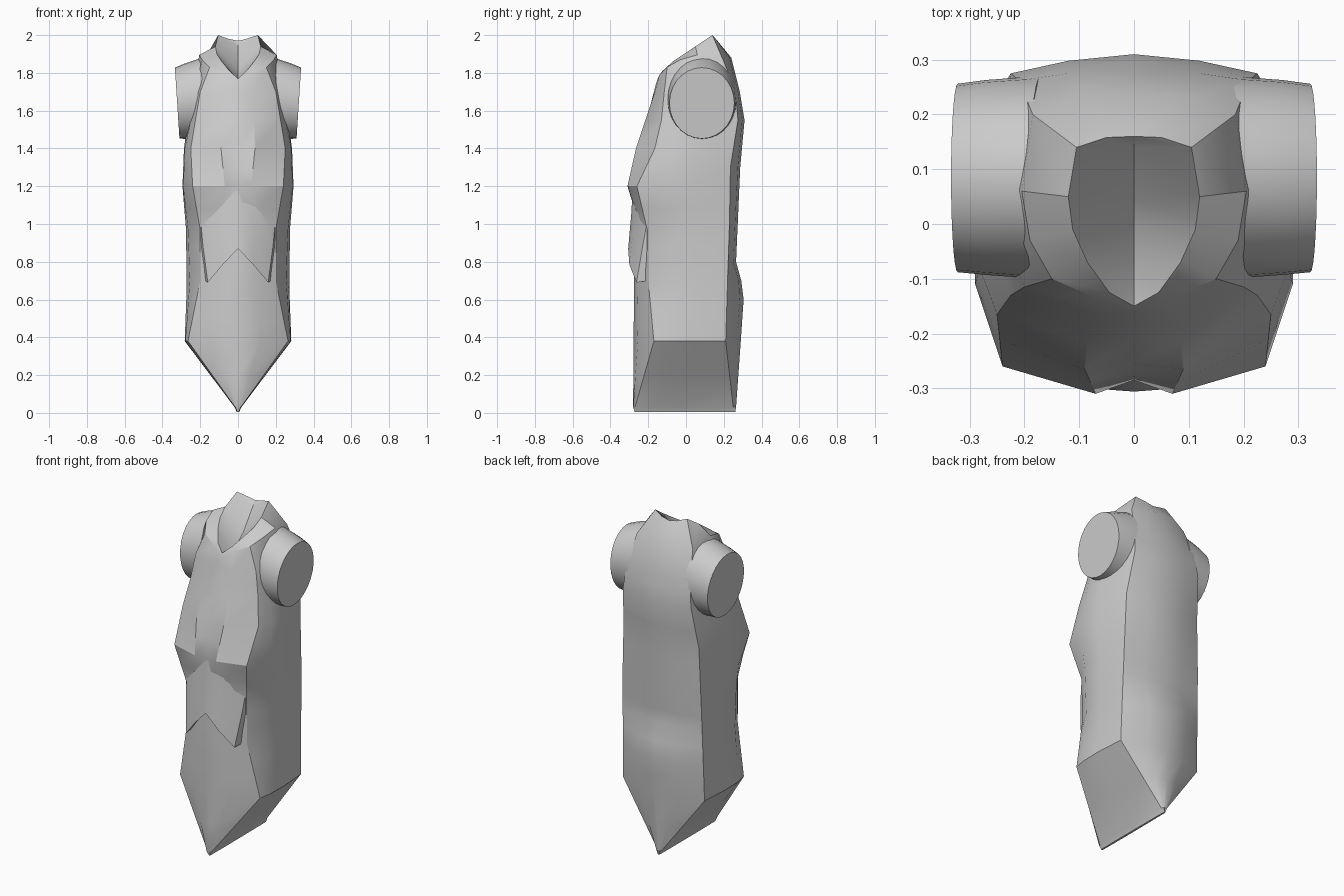
import bpy, bmesh, math


def finish(name, bm, angle=32):
    bmesh.ops.remove_doubles(bm, verts=bm.verts, dist=0.0005)
    bmesh.ops.recalc_face_normals(bm, faces=bm.faces)
    me = bpy.data.meshes.new(name)
    bm.to_mesh(me)
    bm.free()
    ob = bpy.data.objects.new(name, me)
    bpy.context.collection.objects.link(ob)
    bpy.ops.object.select_all(action='DESELECT')
    ob.select_set(True)
    bpy.context.view_layer.objects.active = ob
    bpy.ops.object.shade_smooth_by_angle(angle=math.radians(angle))
    return ob


def sample(curve, z):
    # linear interpolation of (z, x, y) seam points
    for a, b in zip(curve, curve[1:]):
        if z <= b[0]:
            t = (z - a[0]) / (b[0] - a[0])
            return (a[1] + (b[1] - a[1]) * t, a[2] + (b[2] - a[2]) * t, z)
    return (curve[-1][1], curve[-1][2], z)


def bridge(bm, rings):
    vs = [[bm.verts.new(p) for p in r] for r in rings]
    n = len(vs[0])
    for a, b in zip(vs, vs[1:]):
        for i in range(n):
            j = (i + 1) % n
            bm.faces.new((a[i], a[j], b[j], b[i]))
    return vs


def full(half):
    # mirror a half section into a closed ring
    return half + [(-x, y, z) for x, y, z in half[-2:0:-1]]


# vertical seams of the torso, front centre round to back centre: (z, x, y)
front = [(0, 0, -.27), (.03, 0, -.28), (.7, 0, -.275), (1.0, 0, -.265), (1.2, 0, -.285),
         (1.4, 0, -.255), (1.6, 0, -.195), (1.7, 0, -.17)]
chest = [(0, .002, -.27), (.03, .012, -.28), (.38, .12, -.255), (.7, .09, -.26), (.97, .09, -.25),
         (1.08, .09, -.265), (1.2, .07, -.31), (1.4, .09, -.265), (1.7, .08, -.165)]
bust = [(0, .003, -.265), (.03, .015, -.27), (.38, .265, -.17), (.7, .2, -.2), (.97, .2, -.205),
        (1.2, .24, -.26), (1.4, .25, -.165), (1.55, .225, -.13), (1.7, .2, -.115)]
flank = [(0, .004, -.16), (.03, .018, -.16), (.38, .279, -.1), (.7, .255, -.1), (.97, .265, -.1),
         (1.2, .29, -.11), (1.4, .282, -.08), (1.55, .25, -.06), (1.7, .23, -.05)]
side = [(0, .004, 0), (.03, .018, 0), (.38, .282, .03), (.65, .272, .03), (.97, .275, .03),
        (1.2, .294, .03), (1.4, .286, .05), (1.55, .265, .06), (1.7, .24, .07)]
back_corner = [(0, .003, .25), (.03, .015, .25), (.38, .27, .21), (.7, .265, .22), (1.0, .26, .23),
               (1.3, .25, .235), (1.55, .225, .275), (1.7, .21, .262)]
back_mid = [(0, .002, .26), (.03, .01, .265), (.38, .13, .265), (.6, .13, .285), (.7, .13, .28),
            (.8, .13, .25), (1.3, .13, .275), (1.55, .12, .298), (1.7, .12, .275)]
back = [(0, 0, .25), (.03, 0, .265), (.38, 0, .29), (.6, 0, .305), (.72, 0, .29), (.8, 0, .265),
        (1.3, 0, .287), (1.55, 0, .31), (1.7, 0, .285)]
seams = [front, chest, bust, flank, side, back_corner, back_mid, back]

levels = [0.005, .03, .2, .38, .5, .6, .7, .8, .88, .97, 1.08, 1.2, 1.3, 1.4, 1.55, 1.63, 1.7]
rings = [full([sample(s, z) for s in seams]) for z in levels]

# shoulder ring and neck rim
shoulder = [(0, -.16, 1.74), (.06, -.14, 1.79), (.15, -.1, 1.83), (.19, -.03, 1.87),
            (.205, .06, 1.895), (.185, .2, 1.86), (.1, .232, 1.88), (0, .24, 1.88)]
rim = [(0, -.15, 1.77), (.045, -.125, 1.81), (.085, -.07, 1.86), (.112, -.01, 1.9),
       (.12, .05, 1.94), (.105, .14, 2.0), (.05, .158, 1.98), (0, .16, 1.97)]
rings += [full(shoulder), full(rim)]
# folded pocket inside the collar
fold = []
for x, y, z in rim:
    t = (y + .15) / .31
    fold.append((0, y, 1.77 + .2 * t - .09 * math.sin(math.pi * t)))
rings.append(full(fold))

bm = bmesh.new()
# the last ring folds onto the centre line, so weld it before facing
vs = bridge(bm, rings)
bm.faces.new(vs[0])
finish("torso", bm)

# short sleeves with closed ends
bm = bmesh.new()
N = 28
rows = [(.17, .085, 1.655, .185, .225, .02), (.215, .085, 1.655, .182, .212, .015),
        (.27, .085, 1.65, .178, .2, .012), (.322, .084, 1.64, .172, .188, .012)]
sleeve_rings = []
for x, cy, cz, ry, rz, tilt in rows:
    ring = []
    for i in range(N):
        a = 2 * math.pi * i / N
        ring.append((x + tilt * math.sin(a), cy + ry * math.cos(a), cz + rz * math.sin(a)))
    sleeve_rings.append(ring)
vs = bridge(bm, sleeve_rings)
bm.faces.new(vs[0])
bm.faces.new(vs[-1])
sleeves = finish("sleeves", bm)
m = sleeves.modifiers.new("mirror", 'MIRROR')
m.use_axis[0] = True

# front waist panel with the notched hem
bm = bmesh.new()
top = [(0, -.278, 1.26), (.1, -.268, 1.08), (.195, -.21, .99), (.205, -.19, .99)]
middle = [(0, -.29, 1.05), (.09, -.282, .95), (.185, -.23, .88), (.2, -.19, .88)]
hem = [(0, -.306, .87), (.08, -.3, .785), (.16, -.262, .69), (.175, -.2, .7)]
tuck = [(0, -.25, .88), (.08, -.24, .8), (.16, -.2, .7), (.175, -.19, .71)]
for s in (1, -1):
    grid = [[bm.verts.new((s * x, y, z)) for x, y, z in r] for r in (top, middle, hem, tuck)]
    for a, b in zip(grid, grid[1:]):
        for i in range(3):
            bm.faces.new((a[i], a[i + 1], b[i + 1], b[i]))
finish("waist_panel", bm)
